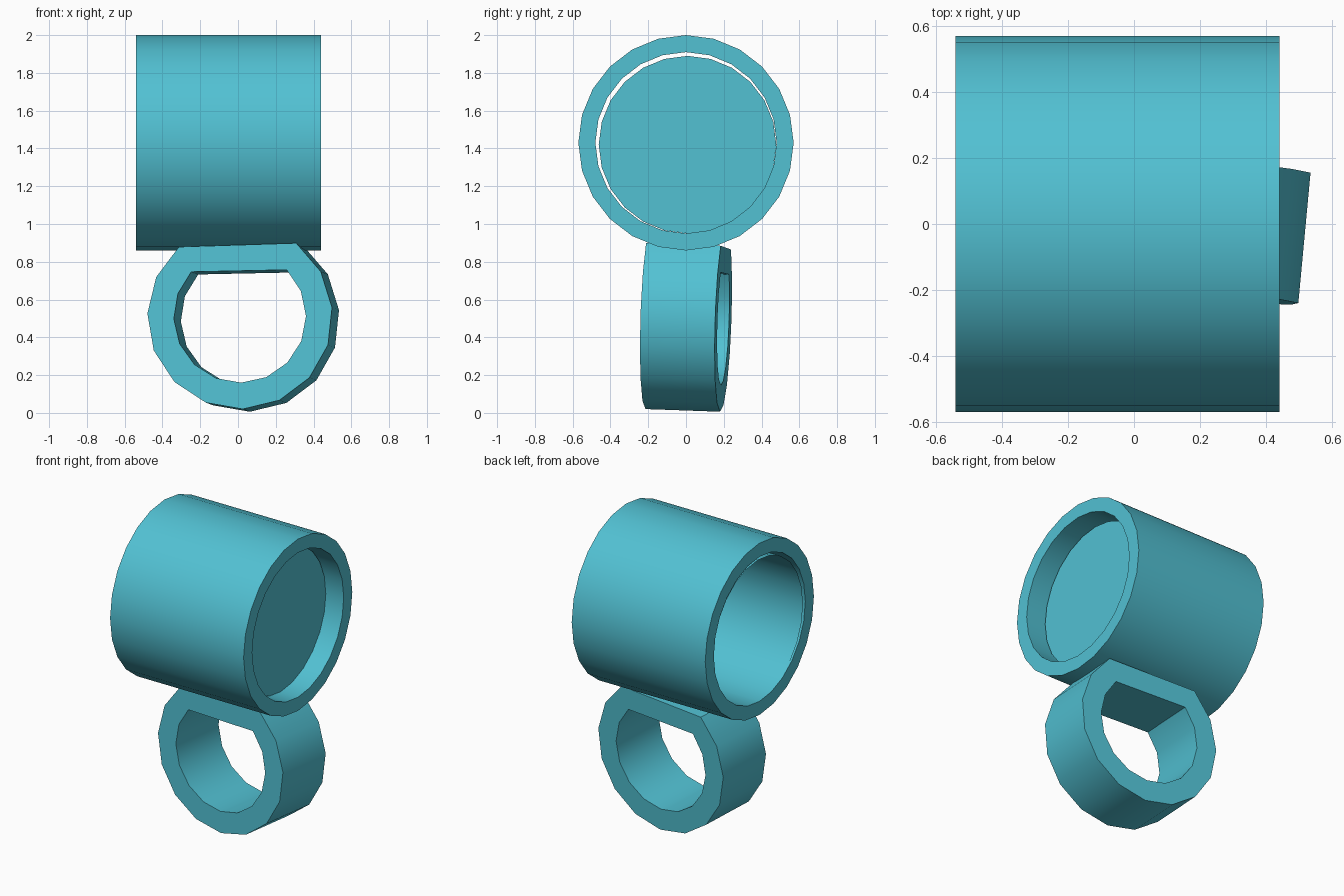
import bpy, bmesh, math

if "Cube" in bpy.data.objects:
    bpy.data.objects.remove(bpy.data.objects["Cube"])

mat = bpy.data.materials.new("turquoise plastic")
mat.diffuse_color = (0.084, 0.533, 0.651, 1)
mat.use_nodes = True
mat.node_tree.nodes["Principled BSDF"].inputs["Base Color"].default_value = mat.diffuse_color


def finish(name, bm):
    bmesh.ops.recalc_face_normals(bm, faces=bm.faces)
    me = bpy.data.meshes.new(name)
    bm.to_mesh(me)
    bm.free()
    ob = bpy.data.objects.new(name, me)
    bpy.context.collection.objects.link(ob)
    me.materials.append(mat)
    bpy.ops.object.select_all(action='DESELECT')
    ob.select_set(True)
    bpy.context.view_layer.objects.active = ob
    bpy.ops.object.shade_smooth_by_angle(angle=math.radians(30))
    return ob


def bridge(bm, a, b):
    """Quads between two closed loops of equal length."""
    n = len(a)
    for i in range(n):
        j = (i + 1) % n
        bm.faces.new((a[i], a[j], b[j], b[i]))


def x_circle(bm, x, r, y, z, n=24):
    return [bm.verts.new((x, y + r * math.sin(math.tau * i / n),
                          z + r * math.cos(math.tau * i / n))) for i in range(n)]


# barrel: thick open tube along x
bm = bmesh.new()
loops = [x_circle(bm, x, r, 0, 1.43)
         for x, r in ((-0.54, 0.57), (0.44, 0.57), (0.44, 0.48), (-0.54, 0.48))]
for i in range(4):
    bridge(bm, loops[i], loops[(i + 1) % 4])
finish("barrel", bm)

# inner cup: thin liner, closed near the right end, slightly off centre
bm = bmesh.new()
back = x_circle(bm, -0.535, 0.47, 0.008, 1.42)
cap = x_circle(bm, 0.31, 0.47, 0.008, 1.42)
bridge(bm, back, cap)
bm.faces.new(cap)
finish("inner_cup", bm)


# finger ring: flat-topped band, slightly turned and tilted
def ring_loop(bm, r, start, end, shift):
    verts = []
    for i in range(13):
        a = math.radians(start + (end - start) * i / 12)
        x, z = 0.01 + r * math.cos(a), 0.51 + r * math.sin(a)
        y = -0.2135 - 0.089 * x + 0.033 * z
        verts.append(bm.verts.new((x + shift[0], y + shift[1], z + shift[2])))
    return verts


bm = bmesh.new()
front, depth = (0, 0, 0), (0.037, 0.395, -0.014)
loops = [ring_loop(bm, 0.49, 52.5, -228.8, front),
         ring_loop(bm, 0.49, 52.5, -228.8, depth),
         ring_loop(bm, 0.35, 45, -222.6, depth),
         ring_loop(bm, 0.35, 45, -222.6, front)]
for i in range(4):
    bridge(bm, loops[i], loops[(i + 1) % 4])
finish("finger_ring", bm)
